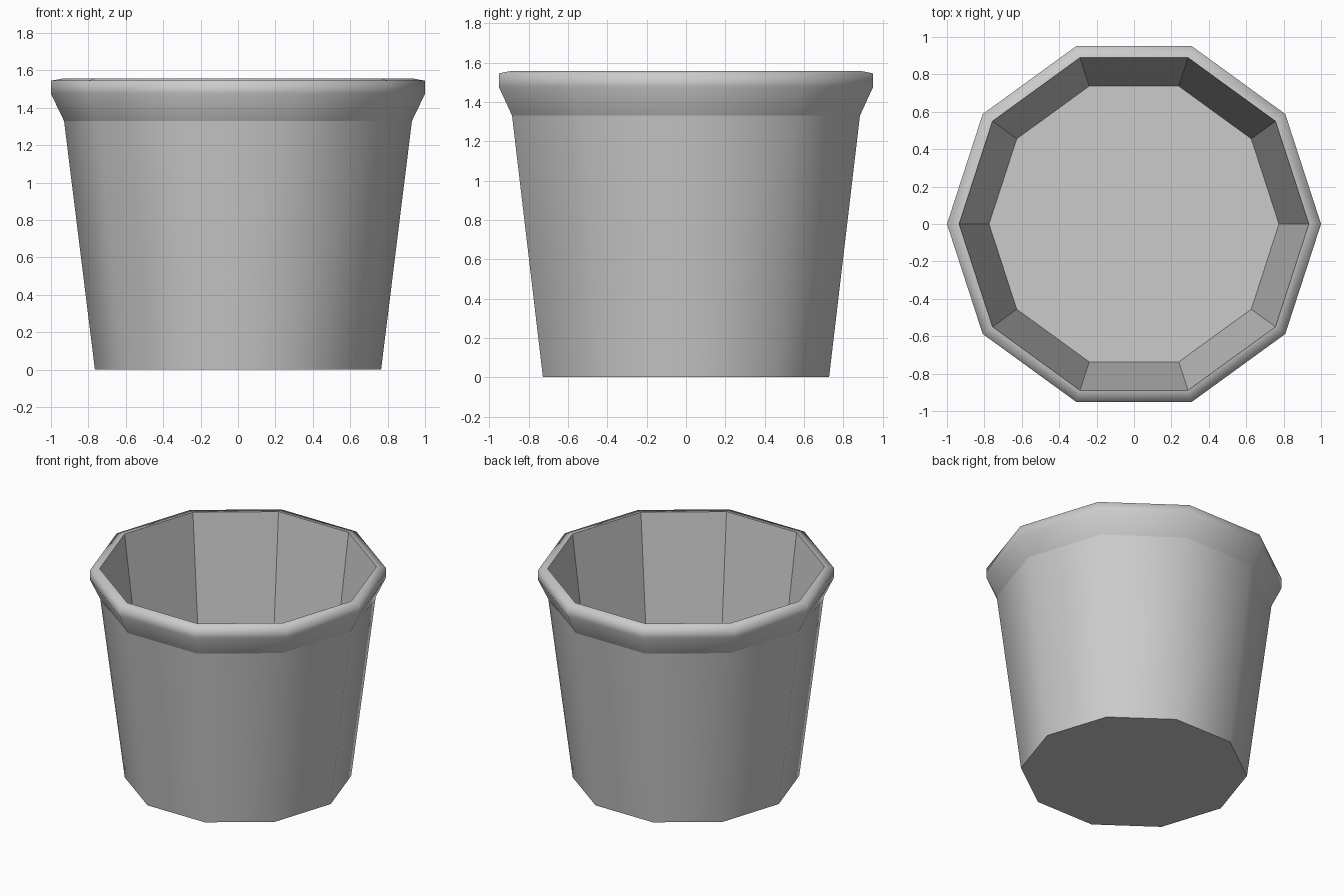
import bpy, bmesh
from math import cos, sin, tau

if "Cube" in bpy.data.objects:
    bpy.data.objects.remove(bpy.data.objects["Cube"])

SIDES = 10


def lathe(name, profile, smooth, cap=None):
    """Revolve (radius, z) points into a ten-sided shell; cap 'first' or 'last' ring."""
    bm = bmesh.new()
    rings = [[bm.verts.new((r * cos(tau * i / SIDES), r * sin(tau * i / SIDES), z))
              for i in range(SIDES)] for r, z in profile]
    for low, high in zip(rings, rings[1:]):
        for i in range(SIDES):
            j = (i + 1) % SIDES
            f = bm.faces.new((low[i], low[j], high[j], high[i]))
            f.smooth = smooth
    if cap == 'first':
        bm.faces.new(rings[0][::-1])
    elif cap == 'last':
        bm.faces.new(rings[-1])
    # Keep the cap crisp against the walls
    for e in bm.edges:
        if any(len(f.verts) == SIDES for f in e.link_faces):
            e.smooth = False
    mesh = bpy.data.meshes.new(name)
    bm.to_mesh(mesh)
    bm.free()
    obj = bpy.data.objects.new(name, mesh)
    bpy.context.collection.objects.link(obj)
    return obj


# Tapered outer wall with closed base
lathe("pot_wall", [(0.765, 0), (0.93, 1.33)], True, 'first')

# Flared, softly shaded rim
lathe("pot_rim", [(0.93, 1.33), (1.0, 1.475), (1.0, 1.545), (0.935, 1.557)], True)

# Flat-faced inner wall and raised inner floor
lathe("pot_inside", [(0.935, 1.557), (0.775, 0.28)], False, 'last')
